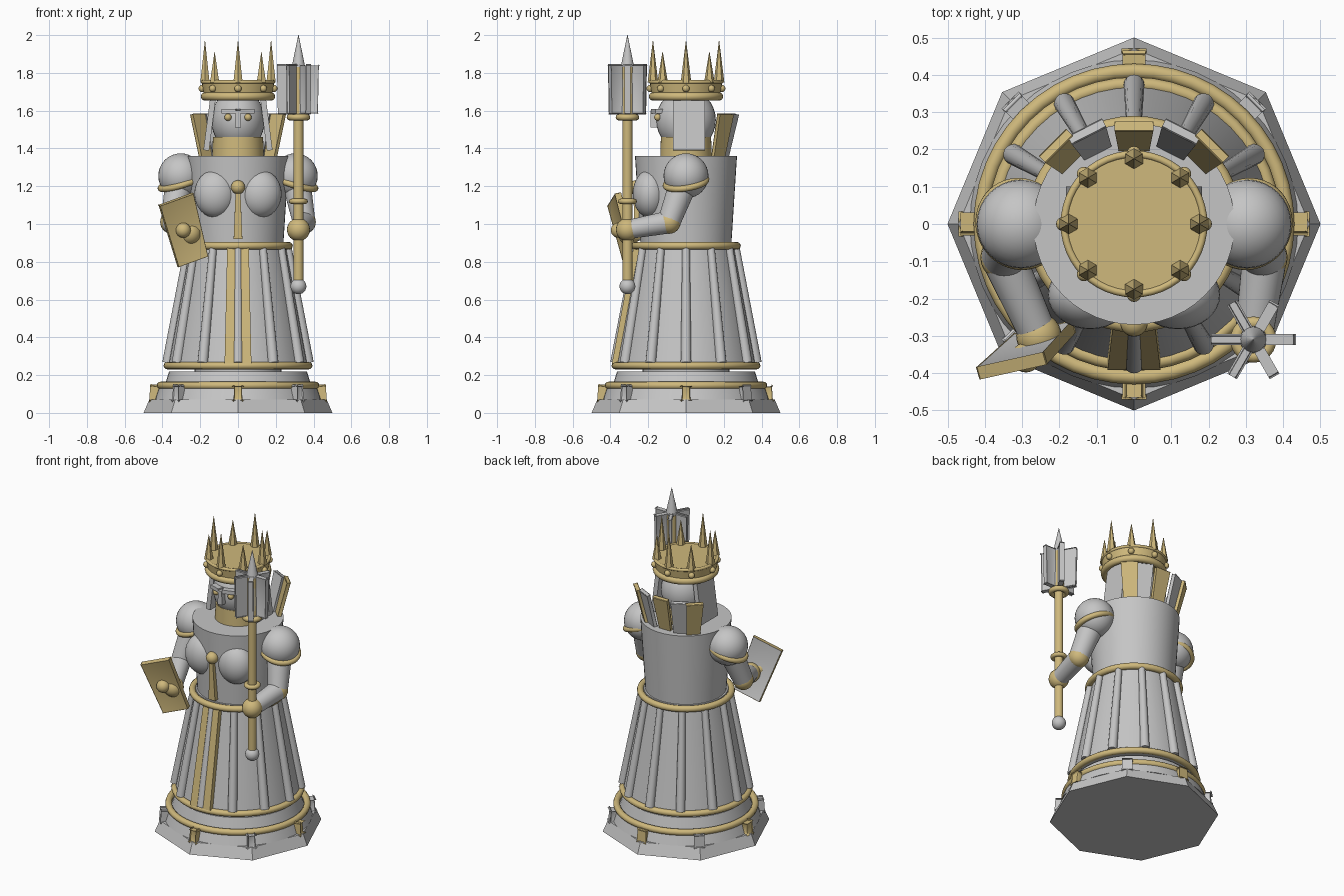
import bpy, bmesh, math
from mathutils import Vector, Matrix

if "Cube" in bpy.data.objects:
    bpy.data.objects.remove(bpy.data.objects["Cube"], do_unlink=True)


def material(name, rgb):
    m = bpy.data.materials.new(name)
    m.use_nodes = True
    m.diffuse_color = (*rgb, 1)
    bsdf = next(n for n in m.node_tree.nodes if n.type == 'BSDF_PRINCIPLED')
    bsdf.inputs["Base Color"].default_value = (*rgb, 1)
    return m


SILVER = material("silver grey", (0.56, 0.56, 0.56))
GOLD = material("pale gold", (0.62, 0.48, 0.2))


def finish(bm, name, *mats):
    """Turn a bmesh into an object, smooth but with sharp edges kept."""
    bmesh.ops.recalc_face_normals(bm, faces=bm.faces)
    for f in bm.faces:
        f.smooth = True
    for e in bm.edges:
        e.smooth = e.calc_face_angle(0) < math.radians(35)
    mesh = bpy.data.meshes.new(name)
    bm.to_mesh(mesh)
    bm.free()
    for m in mats:
        mesh.materials.append(m)
    ob = bpy.data.objects.new(name, mesh)
    bpy.context.collection.objects.link(ob)
    return ob


def aim(axis):
    return Vector(axis).to_track_quat('Z', 'Y').to_matrix().to_4x4()


def rod(name, a, b, r1, r2, mat, sides=32):
    """Tapered cylinder from a to b."""
    a, b = Vector(a), Vector(b)
    d = b - a
    turn = Matrix() if abs(d.x) + abs(d.y) < 1e-6 else aim(d)
    bm = bmesh.new()
    bmesh.ops.create_cone(bm, cap_ends=True, segments=sides, radius1=r1, radius2=r2,
                          depth=d.length, matrix=Matrix.Translation((a + b) / 2) @ turn)
    return finish(bm, name, mat)


def drum(name, z1, z2, r1, r2, mat, sides=48):
    return rod(name, (0, 0, z1), (0, 0, z2), r1, r2, mat, sides)


def ball(name, loc, radii, mat, seg=24):
    if isinstance(radii, float):
        radii = (radii,) * 3
    bm = bmesh.new()
    bmesh.ops.create_uvsphere(bm, u_segments=seg, v_segments=seg // 2, radius=1,
                              matrix=Matrix.Translation(loc) @ Matrix.Diagonal((*radii, 1)))
    return finish(bm, name, mat)


def ring(name, loc, R, r, mat, axis=(0, 0, 1), seg=48, tube=12):
    bm = bmesh.new()
    place = Matrix.Translation(loc) @ aim(axis)
    rows = []
    for i in range(seg):
        a = math.tau * i / seg
        row = []
        for j in range(tube):
            t = math.tau * j / tube
            q = R + r * math.cos(t)
            row.append(bm.verts.new(place @ Vector((q * math.cos(a), q * math.sin(a), r * math.sin(t)))))
        rows.append(row)
    for i in range(seg):
        p, q = rows[i], rows[(i + 1) % seg]
        for j in range(tube):
            k = (j + 1) % tube
            bm.faces.new((p[j], q[j], q[k], p[k]))
    return finish(bm, name, mat)


def slab(name, a, b, side, w1, w2, thick, mat, bevel=0.0, front=None):
    """Board from a to b, w1 wide at a and w2 at b; front colours the facing side."""
    a, b, side = Vector(a), Vector(b), Vector(side).normalized()
    n = side.cross(b - a).normalized()
    bm = bmesh.new()
    bmesh.ops.create_cube(bm, size=1)
    for v in bm.verts:
        x, y, t = v.co.x, v.co.y, v.co.z + 0.5
        v.co = a.lerp(b, t) + side * x * (w1 + (w2 - w1) * t) + n * y * thick
    if bevel:
        bmesh.ops.bevel(bm, geom=bm.edges[:], offset=bevel, segments=2, profile=0.5, affect='EDGES')
    bm.normal_update()
    if front:
        for f in bm.faces:
            f.material_index = int(abs(f.normal.dot(n)) > 0.9 and f.normal.y < 0)
        return finish(bm, name, mat, front)
    return finish(bm, name, mat)


def polar(angle, r, z):
    """Point at an angle in degrees measured from the front."""
    t = math.radians(angle)
    return Vector((r * math.sin(t), -r * math.cos(t), z))


def tangent(angle):
    return polar(angle + 90, 1, 0)


# Pedestal
drum("base_octagon", 0, 0.07, 0.5, 0.47, SILVER, 8)
drum("base_step", 0.07, 0.13, 0.44, 0.42, SILVER)
ring("base_ring", (0, 0, 0.145), 0.41, 0.02, GOLD)
drum("base_drum", 0.12, 0.22, 0.395, 0.365, SILVER)
drum("base_spacer", 0.21, 0.25, 0.23, 0.23, SILVER)
for i in range(8):
    a = i * 45
    slab("base_stud", polar(a, 0.437, 0.065), polar(a, 0.432, 0.14), tangent(a),
         0.046, 0.042, 0.046, SILVER if i % 2 else GOLD, 0.01)

# Skirt
drum("skirt", 0.235, 0.9, 0.372, 0.25, SILVER)
ring("skirt_hem", (0, 0, 0.25), 0.375, 0.019, GOLD)
ring("waist_ring", (0, 0, 0.885), 0.27, 0.02, GOLD)
for i in range(12):
    rod("skirt_rib", polar(i * 30, 0.373, 0.265), polar(i * 30, 0.262, 0.885), 0.028, 0.02, SILVER, 16)
for s in (-1, 1):
    slab("skirt_strip", (s * 0.046, -0.377, 0.26), (s * 0.036, -0.262, 0.88), (1, 0, 0),
         0.05, 0.042, 0.03, GOLD)

# Torso
drum("torso", 0.89, 1.36, 0.24, 0.27, SILVER)
for s in (-1, 1):
    ball("bust", (s * 0.118, -0.19, 1.16), (0.113, 0.092, 0.127), SILVER, 32)
ball("brooch", (0, -0.265, 1.195), 0.037, GOLD)
slab("pendant", (0, -0.255, 0.92), (0, -0.265, 1.19), (1, 0, 0), 0.046, 0.024, 0.03, GOLD)

# Fanned collar
for a, r in ((0, 0.233), (27, 0.25), (45, 0.268), (-27, 0.25), (-45, 0.268)):
    t = 180 + a
    slab("collar_plate", polar(t, r - 0.03, 1.345), polar(t, r + 0.028, 1.58), tangent(t),
         0.075, 0.098, 0.022, SILVER if abs(a) == 27 else GOLD, 0.003)

# Head and face
drum("neck", 1.34, 1.46, 0.137, 0.133, GOLD)
ball("head", (0, 0, 1.55), (0.142, 0.158, 0.165), SILVER, 32)
slab("nose", (0, -0.165, 1.51), (0, -0.165, 1.6), (1, 0, 0), 0.034, 0.024, 0.045, SILVER)
for s in (-1, 1):
    ball("eye", (s * 0.053, -0.15, 1.565), 0.019, GOLD, 16)
    slab("brow", (s * 0.008, -0.165, 1.597), (s * 0.08, -0.142, 1.597), (0, 0, 1),
         0.024, 0.024, 0.04, SILVER)
    slab("side_hair", (s * 0.168, 0.015, 1.39), (s * 0.132, 0.015, 1.67), (0, 1, 0),
         0.17, 0.17, 0.03, SILVER)

# Crown
ring("crown_rim", (0, 0, 1.675), 0.175, 0.022, GOLD)
drum("crown_band", 1.68, 1.757, 0.18, 0.193, GOLD)
ring("crown_edge", (0, 0, 1.752), 0.187, 0.01, GOLD)
for i in range(8):
    a = i * 45
    ball("crown_bead", polar(a, 0.19, 1.717), 0.019, GOLD, 16)
    rod("crown_spike", polar(a, 0.175, 1.75), polar(a, 0.175, 1.91 if i % 2 else 1.97),
        0.028, 0.001, GOLD, 6)

# Arms
hands = {1: Vector((0.32, -0.31, 0.97)), -1: Vector((-0.255, -0.3, 0.95))}
for s, hand in hands.items():
    side = "left" if s > 0 else "right"
    shoulder, elbow = Vector((s * 0.303, 0, 1.255)), Vector((s * 0.35, -0.09, 1.01))
    ball(side + "_shoulder", shoulder, 0.119, SILVER, 32)
    ring(side + "_sleeve_ring", (s * 0.305, 0, 1.22), 0.108, 0.017, GOLD, (s * 0.3, -0.16, 1))
    rod(side + "_upper_arm", shoulder, elbow, 0.078, 0.06, SILVER)
    ball(side + "_elbow", elbow, 0.062, GOLD)
    rod(side + "_forearm", elbow, hand, 0.06, 0.05, SILVER)
    ball(side + "_hand", hand, 0.061, GOLD)

# Shield tablet
slab("shield", (-0.24, -0.293, 0.803), (-0.328, -0.38, 1.13), (0.18, 0.04, 0.065),
     0.168, 0.192, 0.03, GOLD, 0.003, SILVER)
ball("shield_boss", (-0.29, -0.358, 0.967), 0.04, GOLD)

# Mace
hx, hy = 0.32, -0.31


def on_staff(z):
    return Vector((hx, hy, z))


ball("staff_pommel", on_staff(0.67), 0.042, SILVER)
rod("staff_shaft", on_staff(0.67), on_staff(1.6), 0.026, 0.026, GOLD, 24)
ring("staff_lower_ring", on_staff(1.12), 0.036, 0.014, GOLD, seg=24)
ring("staff_upper_ring", on_staff(1.565), 0.045, 0.017, GOLD, seg=24)
rod("mace_core", on_staff(1.565), on_staff(1.83), 0.037, 0.037, GOLD, 24)
rod("mace_tip", on_staff(1.83), on_staff(2.0), 0.036, 0.001, SILVER, 24)
for i in range(6):
    out = polar(90 + i * 60, 1, 0)
    slab("mace_blade", on_staff(1.585) + out * 0.07, on_staff(1.84) + out * 0.07, out,
         0.066, 0.076, 0.018, SILVER, 0.006)
